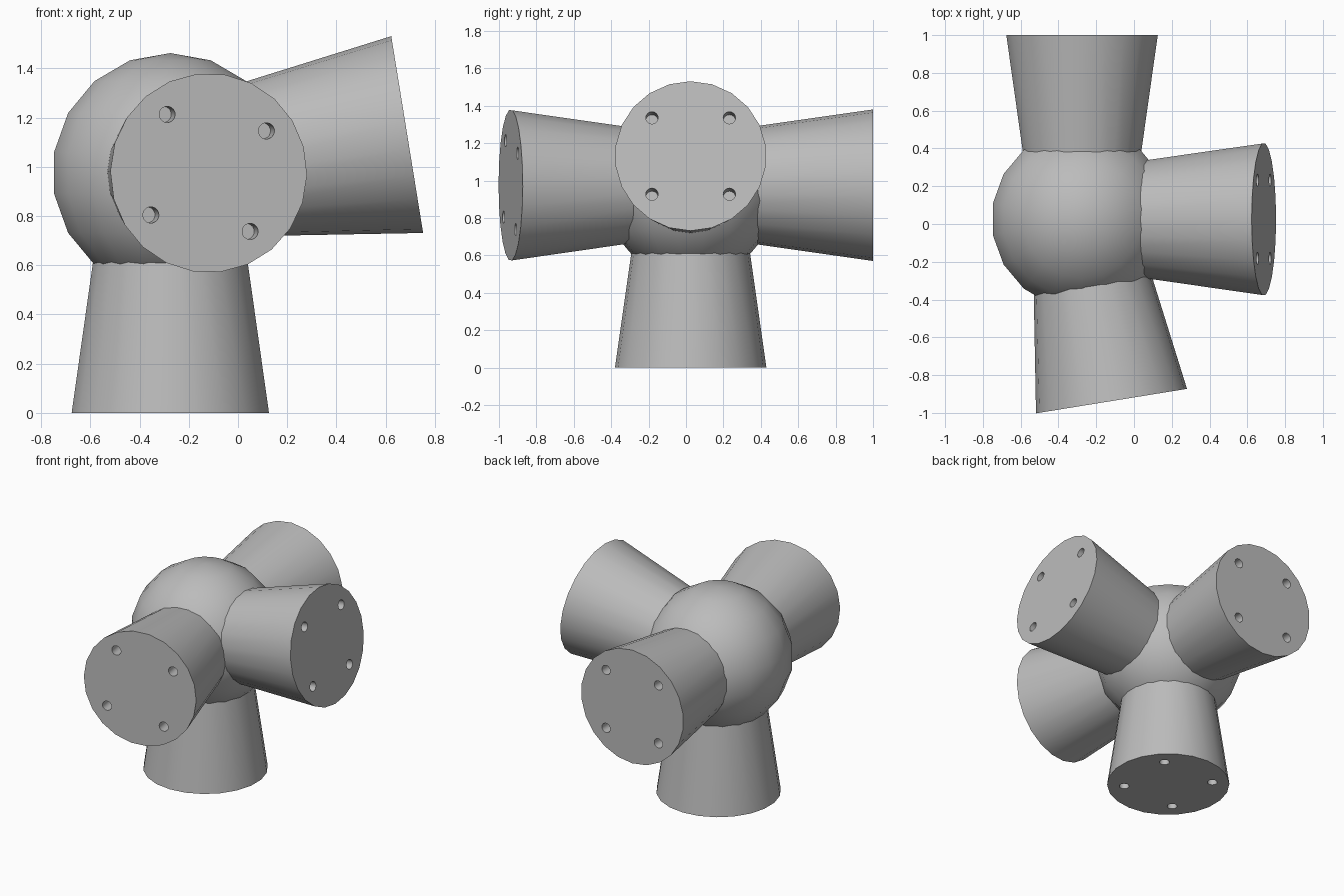
import bpy, bmesh, math
from mathutils import Matrix, Vector

if "Cube" in bpy.data.objects:
    bpy.data.objects.remove(bpy.data.objects["Cube"])

CENTRE = Vector((-0.275, 0.025, 0.975))
REACH = 0.975                      # hub centre to the flat end of an arm
TILT = math.radians(9.2)
C, S = math.cos(TILT), math.sin(TILT)

grey = bpy.data.materials.new("plain_grey")
grey.use_nodes = True
colour = (0.5, 0.5, 0.5, 1)
grey.diffuse_color = colour
grey.node_tree.nodes["Principled BSDF"].inputs["Base Color"].default_value = colour


def make_object(name, bm):
    mesh = bpy.data.meshes.new(name)
    bm.to_mesh(mesh)
    bm.free()
    mesh.materials.append(grey)
    obj = bpy.data.objects.new(name, mesh)
    bpy.context.collection.objects.link(obj)
    return obj


def select_only(obj):
    bpy.ops.object.select_all(action='DESELECT')
    obj.select_set(True)
    bpy.context.view_layer.objects.active = obj


def smooth(obj):
    select_only(obj)
    bpy.ops.object.shade_smooth_by_angle(angle=math.radians(35))


def add_cone(bm, sides, r1, r2, z1, z2, x=0, y=0):
    bmesh.ops.create_cone(bm, cap_ends=True, segments=sides, radius1=r1, radius2=r2,
                          depth=z2 - z1, matrix=Matrix.Translation((x, y, (z1 + z2) / 2)))


def arm(name, axis, side):
    """Flared arm along axis, with four blind bolt holes squared to side."""
    z = Vector(axis).normalized()
    x = Vector(side)
    x = (x - z * x.dot(z)).normalized()
    frame = Matrix((x, z.cross(x), z)).transposed().to_4x4()
    frame.translation = CENTRE

    bm = bmesh.new()
    add_cone(bm, 22, 0.28, 0.405, 0.1, REACH)
    obj = make_object(name, bm)

    bm = bmesh.new()
    for sx in (-1, 1):
        for sy in (-1, 1):
            add_cone(bm, 16, 0.033, 0.033, REACH - 0.1, REACH + 0.1, sx * 0.207, sy * 0.207)
    cutter = make_object("hole_cutter", bm)
    cutter.hide_render = True

    cut = obj.modifiers.new("bolt_holes", 'BOOLEAN')
    cut.operation = 'DIFFERENCE'
    cut.solver = 'EXACT'
    cut.object = cutter
    select_only(obj)
    bpy.ops.object.modifier_apply(modifier=cut.name)
    bpy.data.objects.remove(cutter)
    obj.matrix_world = frame
    smooth(obj)


# Round hub
bm = bmesh.new()
bmesh.ops.create_uvsphere(bm, u_segments=18, v_segments=9, radius=0.487)
hub = make_object("hub", bm)
hub.location = CENTRE
smooth(hub)

# Two straight arms and two tilted ones
arm("bottom_arm", (0, 0, -1), (1, 0, 0))
arm("back_arm", (0, 1, 0), (1, 0, 0))
arm("front_arm", (S, -C, 0), (C, 0, -S))
arm("left_arm", (C, 0, S), (0, 1, 0))
